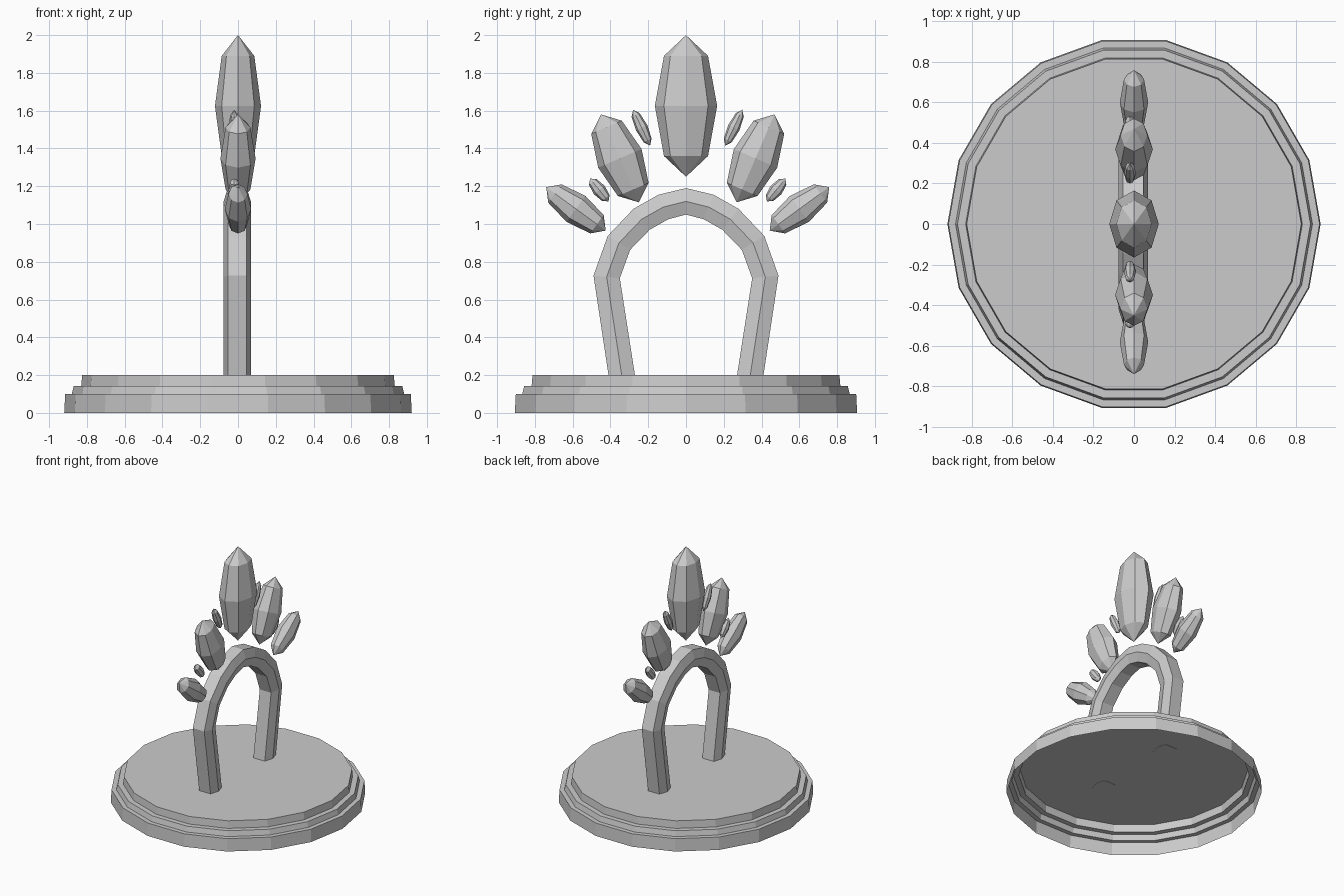
import bpy, bmesh, math
from mathutils import Vector, Matrix

cube = bpy.data.objects.get("Cube")
if cube:
    bpy.data.objects.remove(cube, do_unlink=True)

# Single stone colour
stone = bpy.data.materials.new("stone_grey")
stone.use_nodes = True
GREY = (0.6, 0.6, 0.6, 1)
stone.diffuse_color = GREY
stone.node_tree.nodes["Principled BSDF"].inputs["Base Color"].default_value = GREY


def finish(bm, name):
    mesh = bpy.data.meshes.new(name)
    bm.to_mesh(mesh)
    bm.free()
    mesh.materials.append(stone)
    obj = bpy.data.objects.new(name, mesh)
    bpy.context.collection.objects.link(obj)
    return obj


def bridge(bm, rings):
    for a, b in zip(rings, rings[1:]):
        n = len(a)
        for i in range(n):
            j = (i + 1) % n
            bm.faces.new((a[i], a[j], b[j], b[i]))


# Stepped round base, a hollow shell open underneath
SIDES = 18
bm = bmesh.new()
rings = []
for r, z in [(0.92, 0), (0.915, 0.1), (0.88, 0.1), (0.87, 0.142),
             (0.83, 0.142), (0.825, 0.2)]:
    rings.append([bm.verts.new((r * math.cos(i * math.tau / SIDES),
                                r * math.sin(i * math.tau / SIDES), z))
                  for i in range(SIDES)])
bridge(bm, rings)
bm.faces.new(rings[-1])
finish(bm, "stepped_base")

# Arch: six-sided section swept along a path in the y-z plane
half = [(0.34, 0.198), (0.42, 0.72), (0.355, 0.9), (0.235, 1.025), (0.12, 1.09)]
path = [Vector((0, -y, z)) for y, z in half] + [Vector((0, 0, 1.12))]
path += [Vector((0, y, z)) for y, z in reversed(half)]
section = [(0.05, 0.07), (0.072, 0), (0.05, -0.07),
           (-0.05, -0.07), (-0.072, 0), (-0.05, 0.07)]
bm = bmesh.new()
rings = []
for i, p in enumerate(path):
    if i in (0, len(path) - 1):
        out = Vector((0, math.copysign(1, p.y), 0))
    else:
        t = (p - path[i - 1]).normalized() + (path[i + 1] - p).normalized()
        out = Vector((0, -t.z, t.y)).normalized()
    rings.append([bm.verts.new(p + Vector((x - 0.004, 0, 0)) + out * d)
                  for x, d in section])
bridge(bm, rings)
bm.faces.new(rings[0])
bm.faces.new(rings[-1])
bmesh.ops.recalc_face_normals(bm, faces=bm.faces)
finish(bm, "arch")


# Crystals: stretched faceted spheres between a lower and an upper tip
def crystal(name, low, high, half_x, half_y, x=0):
    a, b = Vector((x, *low)), Vector((x, *high))
    axis = b - a
    tilt = Matrix.Rotation(math.atan2(-axis.y, axis.z), 4, 'X')
    size = Matrix.Diagonal((half_x, half_y, axis.length / 2, 1))
    bm = bmesh.new()
    bmesh.ops.create_uvsphere(bm, u_segments=8, v_segments=4, radius=1,
                              matrix=Matrix.Translation((a + b) / 2) @ tilt @ size)
    bmesh.ops.triangulate(bm, faces=[f for f in bm.faces if len(f.verts) > 3])
    finish(bm, name)


crystal("centre_crystal", (0, 1.25), (0, 2.0), 0.122, 0.165)
for side, s, shift in (("front", -1, 0), ("back", 1, 0.018)):
    def at(y, z):
        return (s * y + shift, z)
    crystal(side + "_tall_crystal", at(0.25, 1.115), at(0.45, 1.58), 0.093, 0.125)
    crystal(side + "_low_crystal", at(0.425, 0.965), at(0.74, 1.195), 0.07, 0.085)
    crystal(side + "_upper_shard", at(0.19, 1.415), at(0.28, 1.605), 0.03, 0.033, -0.02)
    crystal(side + "_lower_shard", at(0.41, 1.12), at(0.508, 1.24), 0.03, 0.036, -0.02)
